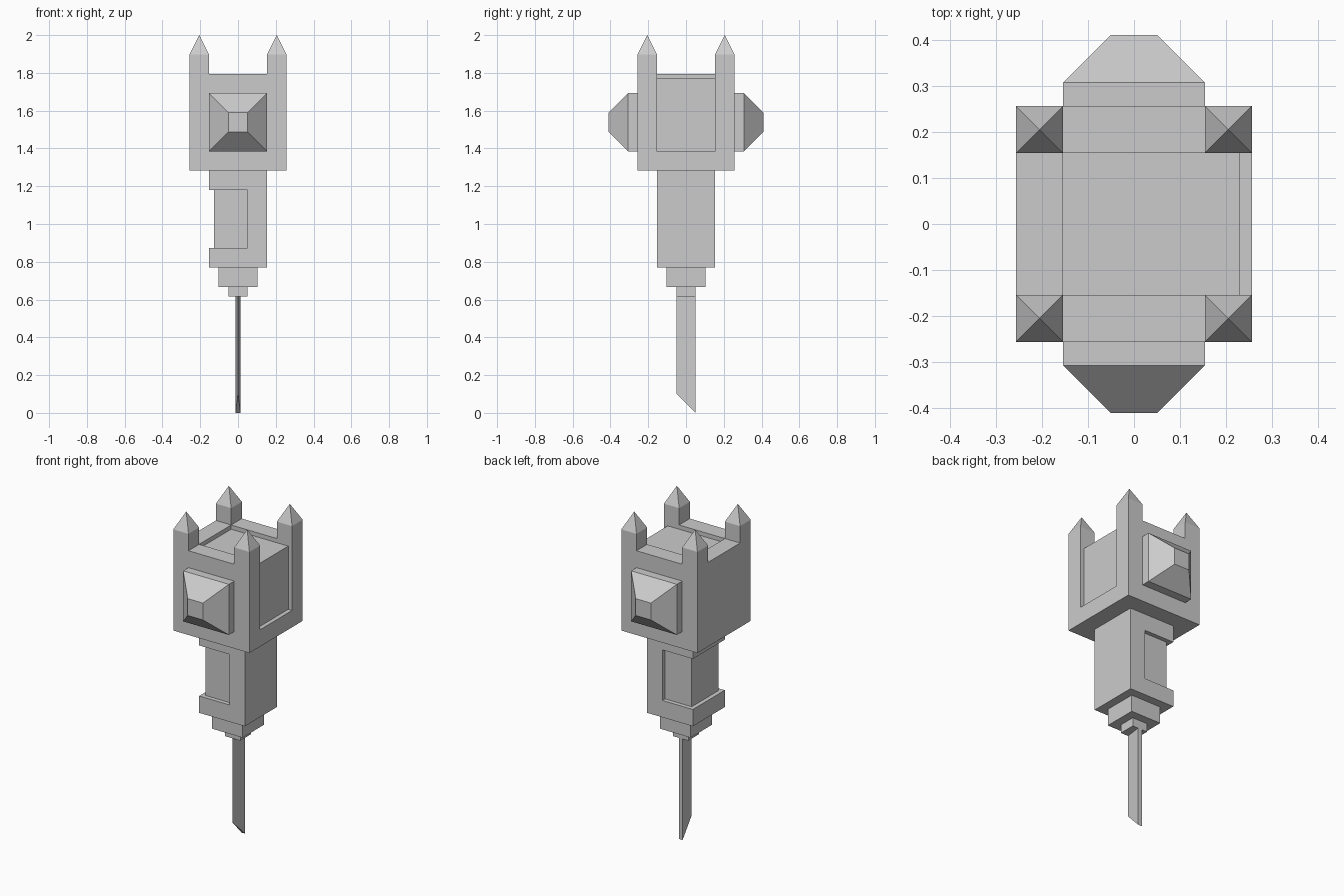
import bpy
import bmesh

U = 2 / 39  # building unit: the model is 39 units tall

default = bpy.data.objects.get("Cube")
if default:
    bpy.data.objects.remove(default, do_unlink=True)

grey = bpy.data.materials.new("light_grey")
grey.use_nodes = True
colour = (0.6, 0.6, 0.6, 1)
grey.diffuse_color = colour
grey.node_tree.nodes["Principled BSDF"].inputs["Base Color"].default_value = colour


def solid(name, points):
    """Convex solid around points given in building units."""
    bm = bmesh.new()
    for p in points:
        bm.verts.new([c * U for c in p])
    bmesh.ops.convex_hull(bm, input=bm.verts)
    bmesh.ops.dissolve_limit(bm, angle_limit=0.01, verts=bm.verts, edges=bm.edges)
    bmesh.ops.recalc_face_normals(bm, faces=bm.faces)
    mesh = bpy.data.meshes.new(name)
    bm.to_mesh(mesh)
    bm.free()
    mesh.materials.append(grey)
    obj = bpy.data.objects.new(name, mesh)
    bpy.context.collection.objects.link(obj)
    return obj


def box(name, xs, ys, zs):
    return solid(name, [(x, y, z) for x in xs for y in ys for z in zs])


def cut(target, *cutter_ranges):
    """Subtract boxes from the target, then merge flat regions."""
    for ranges in cutter_ranges:
        cutter = box("cutter", *ranges)
        cutter.hide_render = True
        mod = target.modifiers.new("cut", 'BOOLEAN')
        mod.operation = 'DIFFERENCE'
        mod.solver = 'EXACT'
        mod.object = cutter
        bpy.context.view_layer.objects.active = target
        bpy.ops.object.modifier_apply(modifier=mod.name)
        bpy.data.objects.remove(cutter, do_unlink=True)
    bm = bmesh.new()
    bm.from_mesh(target.data)
    bmesh.ops.remove_doubles(bm, verts=bm.verts, dist=1e-5)
    bmesh.ops.dissolve_limit(bm, angle_limit=0.01, verts=bm.verts, edges=bm.edges)
    bm.to_mesh(target.data)
    bm.free()


# Head: corner posts left standing, shallow tray on top, open panel on the left
head = box("head", (-5, 5), (-5, 5), (25, 37))
cut(head,
    ((-3, 3), (-6, 6), (35, 38)),
    ((-6, 6), (-3, 3), (35, 38)),
    ((-3, 6), (-3, 3), (34.5, 38)),
    ((4.5, 6), (-3, 3), (27, 38)))

# Pointed caps on the four posts
for sx, side in ((-1, "right"), (1, "left")):
    for sy, end in ((-1, "front"), (1, "back")):
        base = [(sx * x, sy * y, 37) for x in (3, 5) for y in (3, 5)]
        solid(f"post_cap_{end}_{side}", base + [(sx * 4, sy * 4, 39)])

# Striking faces, front and back: a plate tapering to a small square
for sy, end in ((-1, "front"), (1, "back")):
    sections = ((5, 3), (6, 3), (8, 1))
    solid(f"striking_face_{end}",
          [(x * r, sy * y, 30 + z * r) for y, r in sections
           for x in (-1, 1) for z in (-1, 1)])

# Neck with a recess wrapping around the right side
neck = box("neck", (-3, 3), (-3, 3), (15, 25))
cut(neck,
    ((-4, 1), (-4, -2.5), (17, 23)),
    ((-4, 1), (2.5, 4), (17, 23)),
    ((-4, -2.5), (-4, 4), (17, 23)))

# Stepped collars
box("upper_collar", (-2, 2), (-2, 2), (13, 15))
box("lower_collar", (-1, 1), (-1, 1), (12, 13))

# Wedge blade: sharp front edge, thick back, slanted tip
solid("blade", [(0, -1, 12), (0, -1, 2)] +
      [(x, 1, z) for x in (-0.25, 0.25) for z in (0, 12)])
